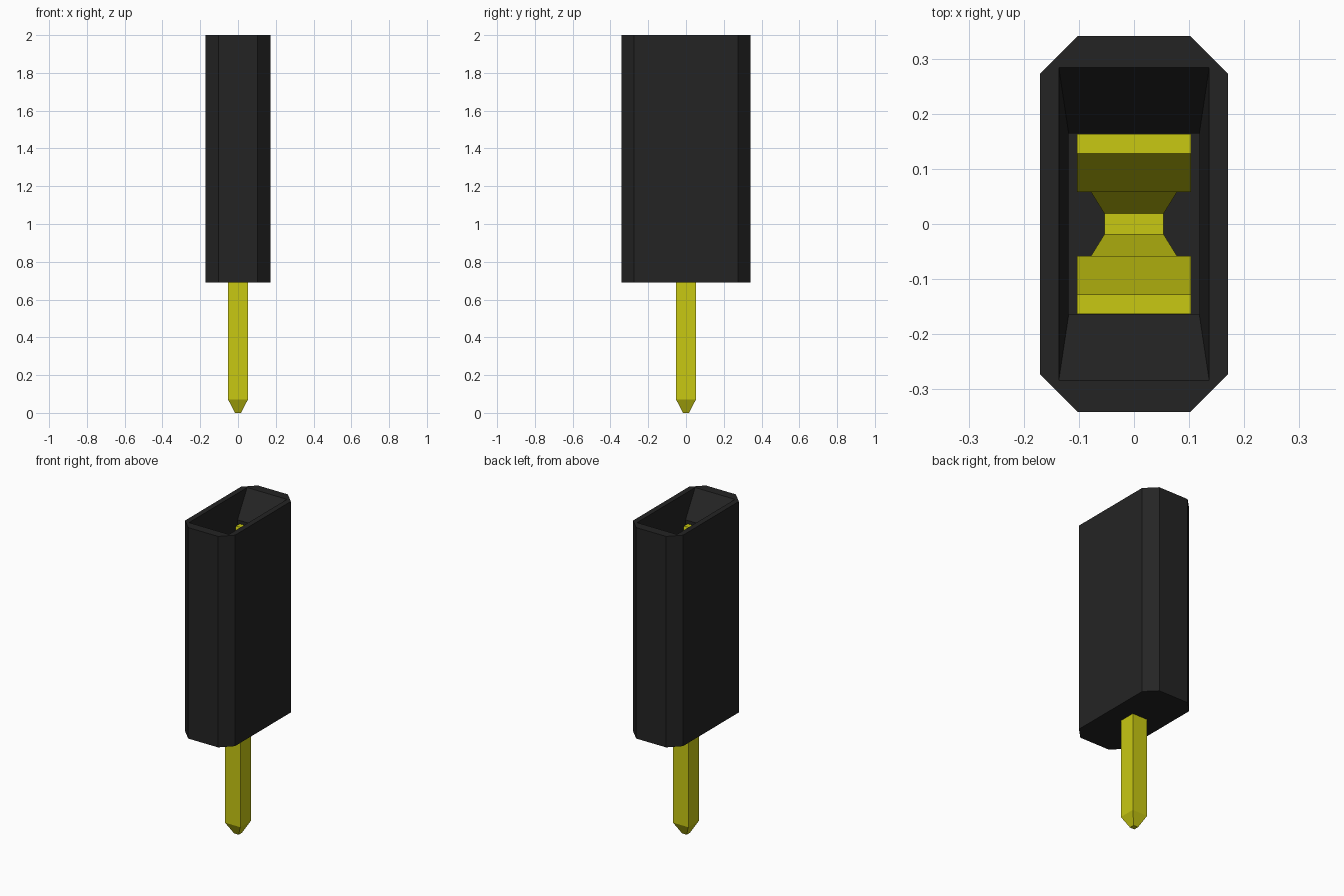
import bpy, bmesh

cube = bpy.data.objects.get("Cube")
if cube:
    bpy.data.objects.remove(cube, do_unlink=True)


def make_material(name, rgb):
    mat = bpy.data.materials.new(name)
    mat.use_nodes = True
    color = (*rgb, 1.0)
    mat.diffuse_color = color
    mat.node_tree.nodes["Principled BSDF"].inputs["Base Color"].default_value = color
    return mat


BLACK = make_material("black plastic", (0.0175, 0.0175, 0.0175))
YELLOW = make_material("yellow metal", (0.58, 0.58, 0.006))


def add_object(name, bm, mat):
    bmesh.ops.recalc_face_normals(bm, faces=bm.faces[:])
    mesh = bpy.data.meshes.new(name)
    bm.to_mesh(mesh)
    bm.free()
    mesh.materials.append(mat)
    obj = bpy.data.objects.new(name, mesh)
    bpy.context.collection.objects.link(obj)
    return obj


def ring(bm, points, z):
    return [bm.verts.new((x, y, z)) for x, y in points]


def bridge(bm, a, b):
    n = len(a)
    for i in range(n):
        j = (i + 1) % n
        bm.faces.new((a[i], a[j], b[j], b[i]))


def rect(hx, hy):
    return [(hx, -hy), (hx, hy), (-hx, hy), (-hx, -hy)]


# Housing: chamfered block with a funnel mouth leading into a straight well
HX, HY, CH = 0.171, 0.342, 0.068
BOTTOM, TOP, FUNNEL_END, FLOOR = 0.69, 2.0, 1.85, 0.88
octagon = [(HX - CH, -HY), (HX, -HY + CH), (HX, HY - CH), (HX - CH, HY),
           (CH - HX, HY), (-HX, HY - CH), (-HX, CH - HY), (CH - HX, -HY)]
bm = bmesh.new()
base = ring(bm, octagon, BOTTOM)
rim = ring(bm, octagon, TOP)
mouth = ring(bm, rect(0.137, 0.285), TOP)
throat = ring(bm, rect(0.119, 0.165), FUNNEL_END)
floor = ring(bm, rect(0.119, 0.165), FLOOR)
bm.faces.new(base)
bridge(bm, base, rim)
for i in range(4):
    j = (i + 1) % 4
    bm.faces.new((rim[2 * i], rim[2 * i + 1], mouth[i]))
    bm.faces.new((rim[2 * i + 1], rim[2 * j], mouth[j], mouth[i]))
bridge(bm, mouth, throat)
bridge(bm, throat, floor)
bm.faces.new(floor)
add_object("housing", bm, BLACK)

# Pin: square post with a tapered tip
bm = bmesh.new()
tip = ring(bm, rect(0.016, 0.016), 0.0)
shoulder = ring(bm, rect(0.052, 0.052), 0.07)
head = ring(bm, rect(0.052, 0.052), 0.89)
bm.faces.new(tip)
bridge(bm, tip, shoulder)
bridge(bm, shoulder, head)
bm.faces.new(head)
add_object("pin", bm, YELLOW)

# Contact: two bent spring leaves joined by a narrow base plate
# Each station: inner y, outer y, half width, z
STATIONS = [(0.128, 0.164, 0.104, 1.83), (0.058, 0.094, 0.104, 1.58),
            (0.100, 0.136, 0.104, 1.25), (0.019, 0.055, 0.054, 0.92)]
for side, name in ((-1, "front_contact_leaf"), (1, "back_contact_leaf")):
    bm = bmesh.new()
    rings = [ring(bm, [(w, side * yi), (w, side * yo), (-w, side * yo), (-w, side * yi)], z)
             for yi, yo, w, z in STATIONS]
    for a, b in zip(rings, rings[1:]):
        bridge(bm, a, b)
    bm.faces.new(rings[0])
    bm.faces.new(rings[-1])
    add_object(name, bm, YELLOW)

bm = bmesh.new()
low = ring(bm, rect(0.054, 0.05), 0.885)
high = ring(bm, rect(0.054, 0.05), 0.92)
bm.faces.new(low)
bridge(bm, low, high)
bm.faces.new(high)
add_object("contact_base", bm, YELLOW)
